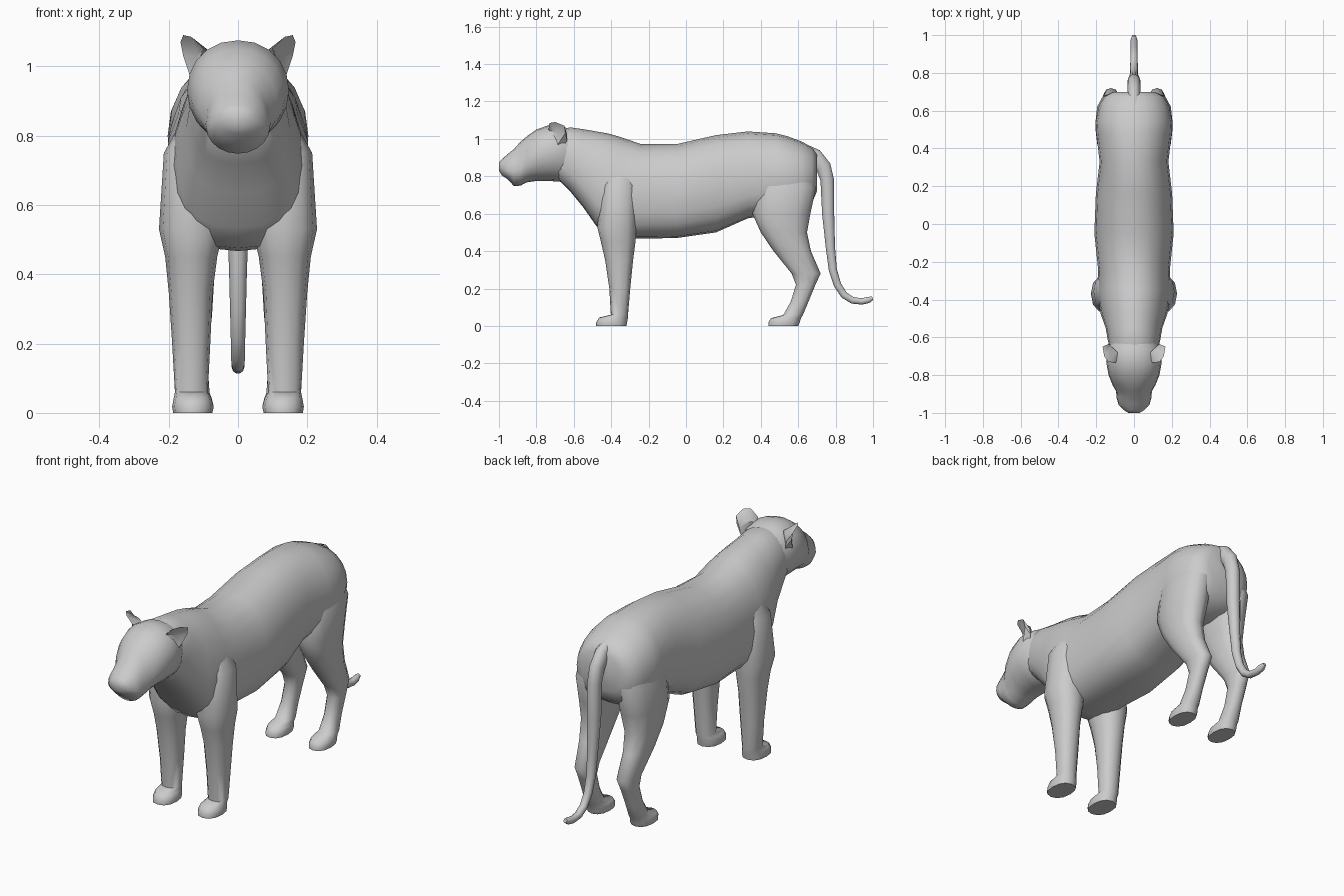
import bpy, bmesh, math
from mathutils import Vector


def finish(name, bm, mirror=False):
    bmesh.ops.recalc_face_normals(bm, faces=bm.faces)
    me = bpy.data.meshes.new(name)
    bm.to_mesh(me)
    bm.free()
    ob = bpy.data.objects.new(name, me)
    bpy.context.collection.objects.link(ob)
    bpy.ops.object.select_all(action='DESELECT')
    ob.select_set(True)
    bpy.context.view_layer.objects.active = ob
    bpy.ops.object.shade_smooth_by_angle(angle=math.radians(50))
    if mirror:
        ob.modifiers.new("mirror", 'MIRROR')
    return ob


def loft(name, rings, mirror=False):
    """Skin a list of closed rings and cap both ends."""
    bm = bmesh.new()
    vs = [[bm.verts.new(p) for p in r] for r in rings]
    n = len(vs[0])
    for a, b in zip(vs, vs[1:]):
        for i in range(n):
            j = (i + 1) % n
            bm.faces.new((a[i], a[j], b[j], b[i]))
    bm.faces.new(vs[0])
    bm.faces.new(vs[-1])
    return finish(name, bm, mirror)


def power(v, e):
    return math.copysign(abs(v) ** (2 / e), v)


def upright_ring(y, bottom, mid, top, w, e_low=2.4, n=20):
    """Egg-shaped section across the body, widest at height mid."""
    ring = []
    for i in range(n):
        a = 2 * math.pi * i / n
        c, s = math.cos(a), math.sin(a)
        e = 2.1 if s >= 0 else e_low
        h = top - mid if s >= 0 else mid - bottom
        ring.append((w * power(c, e), y, mid + h * power(s, e)))
    return ring


def flat_ring(z, y0, y1, x0, x1, n=12):
    """Horizontal rounded section of a leg."""
    return [((x0 + x1) / 2 + (x1 - x0) / 2 * power(math.cos(2 * math.pi * i / n), 2.3),
             (y0 + y1) / 2 + (y1 - y0) / 2 * power(math.sin(2 * math.pi * i / n), 2.3), z)
            for i in range(n)]


# torso with neck: y, bottom, widest height, top, half width
torso = [(-.70, .80, .92, 1.04, .115), (-.62, .72, .89, 1.062, .138),
         (-.55, .635, .82, 1.052, .15), (-.48, .535, .75, 1.04, .175),
         (-.42, .475, .70, 1.03, .188), (-.35, .467, .69, 1.01, .195),
         (-.24, .467, .70, .972, .19), (-.05, .47, .70, .972, .21),
         (.16, .50, .74, 1.02, .202), (.33, .575, .78, 1.04, .182),
         (.48, .60, .80, 1.03, .20), (.54, .60, .80, 1.015, .203),
         (.62, .62, .80, .985, .187), (.675, .66, .80, .955, .16),
         (.70, .72, .81, .92, .11)]
loft("torso", [upright_ring(*r, e_low=2.7) for r in torso])

# head with muzzle and chin
head = [(-1.0, .83, .855, .875, .03), (-.985, .805, .845, .89, .055),
        (-.955, .785, .83, .918, .083), (-.92, .748, .825, .945, .092),
        (-.885, .75, .84, .985, .095), (-.85, .768, .88, 1.015, .115),
        (-.80, .775, .91, 1.05, .135), (-.73, .775, .93, 1.075, .147),
        (-.66, .77, .93, 1.068, .14), (-.58, .79, .92, 1.03, .10)]
loft("head", [upright_ring(*r, e_low=2.0) for r in head])

# cupped ears
rim = [(.098, -.735, 1.05), (.135, -.73, 1.085), (.158, -.70, 1.09),
       (.166, -.65, 1.07), (.158, -.645, 1.03), (.138, -.685, .97)]
base = [(.075, -.70, 1.02), (.09, -.675, 1.05), (.12, -.65, 1.045),
        (.135, -.635, 1.02), (.13, -.635, .99), (.115, -.66, .955)]
bm = bmesh.new()
r = [bm.verts.new(p) for p in rim]
b = [bm.verts.new(p) for p in base]
cup = bm.verts.new((.118, -.69, 1.03))
for i in range(6):
    j = (i + 1) % 6
    bm.faces.new((r[i], r[j], b[j], b[i]))
    bm.faces.new((r[j], r[i], cup))
bm.faces.new(b)
finish("ears", bm, mirror=True)

# front legs: z, y range, x range
front = [(.90, -.40, -.30, .08, .13), (.75, -.45, -.265, .05, .214),
         (.53, -.475, -.265, .04, .228), (.45, -.455, -.27, .06, .21),
         (.35, -.432, -.283, .073, .20), (.20, -.41, -.298, .08, .19),
         (.06, -.402, -.31, .087, .182), (.045, -.465, -.31, .078, .185),
         (.018, -.48, -.315, .07, .19), (0, -.48, -.318, .074, .187)]
loft("front_legs", [flat_ring(*r) for r in front], mirror=True)

# hind legs with thigh, hock and paw
hind = [(.88, .44, .66, .05, .15), (.74, .37, .695, .03, .205),
        (.60, .355, .665, .035, .205), (.50, .40, .647, .055, .197),
        (.40, .468, .668, .068, .185), (.28, .565, .72, .075, .168),
        (.22, .588, .692, .083, .163), (.13, .56, .655, .087, .162),
        (.058, .52, .625, .082, .17), (.042, .455, .615, .076, .176),
        (.018, .44, .608, .07, .18), (0, .44, .60, .074, .177)]
loft("hind_legs", [flat_ring(*r) for r in hind], mirror=True)

# tail: y, z, radius
tail = [(.62, .935, .045), (.69, .905, .045), (.735, .85, .043), (.755, .78, .038),
        (.76, .60, .034), (.772, .42, .026), (.785, .30, .023), (.81, .22, .021),
        (.845, .165, .02), (.89, .137, .019), (.94, .131, .018), (.975, .139, .018),
        (.998, .148, .01)]
pts = [Vector((0, y, z)) for y, z, _ in tail]
rings = []
for i, p in enumerate(pts):
    t = (pts[min(i + 1, len(pts) - 1)] - pts[max(i - 1, 0)]).normalized()
    side = Vector((1, 0, 0))
    up = t.cross(side)
    rad = tail[i][2]
    rings.append([p + side * min(rad, .034) * math.cos(a * math.pi / 5) + up * rad * math.sin(a * math.pi / 5)
                  for a in range(10)])
loft("tail", rings)
